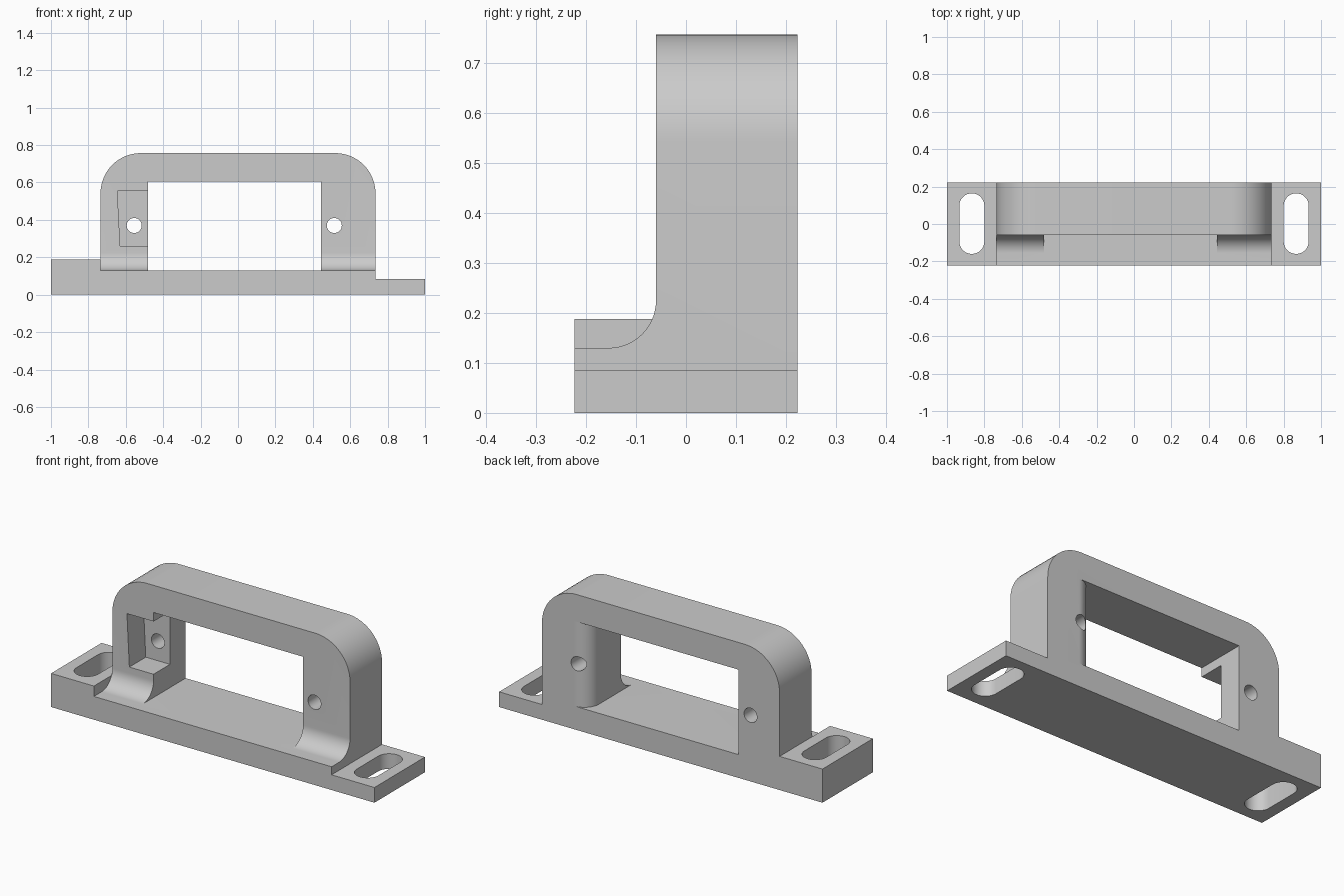
import bpy, bmesh
from math import sin, cos, radians
from mathutils import Vector

cube = bpy.data.objects.get("Cube")
if cube:
    bpy.data.objects.remove(cube, do_unlink=True)

DEPTH = 0.223        # half depth of the base
FACE = -0.06         # front face of the frame
SIDE, TOP = 0.735, 0.757
FLOOR = 0.13         # top of the middle of the base

grey = bpy.data.materials.new("plain grey")
grey.use_nodes = True
colour = (0.6, 0.6, 0.6, 1)
grey.diffuse_color = colour
grey.node_tree.nodes["Principled BSDF"].inputs["Base Color"].default_value = colour


def arc(cx, cy, r, start, end, steps=16):
    angles = [radians(start + (end - start) * i / steps) for i in range(steps + 1)]
    return [(cx + r * cos(a), cy + r * sin(a)) for a in angles]


def prism(name, profile, axis, low, high):
    """Extrude a 2D profile along one axis; the profile uses the other two in order."""
    def place(p, d):
        c = list(p)
        c.insert("xyz".index(axis), d)
        return Vector(c)
    bm = bmesh.new()
    face = bm.faces.new([bm.verts.new(place(p, low)) for p in profile])
    moved = bmesh.ops.extrude_face_region(bm, geom=[face])["geom"]
    verts = [v for v in moved if isinstance(v, bmesh.types.BMVert)]
    bmesh.ops.translate(bm, verts=verts, vec=place((0, 0), high - low))
    bmesh.ops.recalc_face_normals(bm, faces=bm.faces)
    mesh = bpy.data.meshes.new(name)
    bm.to_mesh(mesh)
    bm.free()
    mesh.materials.append(grey)
    obj = bpy.data.objects.new(name, mesh)
    bpy.context.collection.objects.link(obj)
    return obj


# Base and frame outline: tall foot on one end, thin foot on the other
R = 0.215
outline = [(-1, 0), (1, 0), (1, 0.085), (SIDE, 0.085)]
outline += arc(SIDE - R, TOP - R, R, 0, 90)
outline += arc(R - SIDE, TOP - R, R, 90, 180)
outline += [(-SIDE, 0.188), (-1, 0.188)]
body = prism("bracket_body", outline, "y", -DEPTH, DEPTH)

cutters = []

# Front clearance with a fillet at the column feet
F = 0.095
clearance = [(-0.4, 1), (-0.4, FLOOR)]
clearance += arc(FACE - F, FLOOR + F, F, -90, 0) + [(FACE, 1)]
cutters.append(prism("front_clearance", clearance, "x", -SIDE, 1.2))

# Window, with one rounded rear inner edge
E = 0.09
window = [(-0.48, -0.4), (0.445, -0.4)]
window += arc(0.445 + E, DEPTH - E, E, 180, 90)
window += [(0.445 + E, 0.4), (-0.48, 0.4)]
cutters.append(prism("window_opening", window, "z", FLOOR, 0.605))

# Pocket in one column, open to the window
pocket = [(-0.63, 0.26), (-0.4, 0.26), (-0.4, 0.555), (-0.645, 0.555)]
cutters.append(prism("pocket", pocket, "y", -0.3, 0.085))

# Screw holes through the columns
for x in (-0.555, 0.515):
    cutters.append(prism("screw_hole", arc(x, 0.37, 0.04, 0, 360, 32)[:-1], "y", -0.5, 0.5))

# Mounting slots through the feet
for x in (-0.867, 0.867):
    slot = arc(x, 0.097, 0.067, 0, 180) + arc(x, -0.093, 0.067, 180, 360)
    cutters.append(prism("mounting_slot", slot, "z", -0.1, 0.4))

bpy.context.view_layer.objects.active = body
body.select_set(True)
for cutter in cutters:
    cutter.hide_render = True
    mod = body.modifiers.new(cutter.name, "BOOLEAN")
    mod.operation, mod.solver, mod.object = "DIFFERENCE", "EXACT", cutter
    bpy.ops.object.modifier_apply(modifier=mod.name)
    bpy.data.objects.remove(cutter, do_unlink=True)

bpy.ops.object.shade_smooth_by_angle(angle=radians(30))
